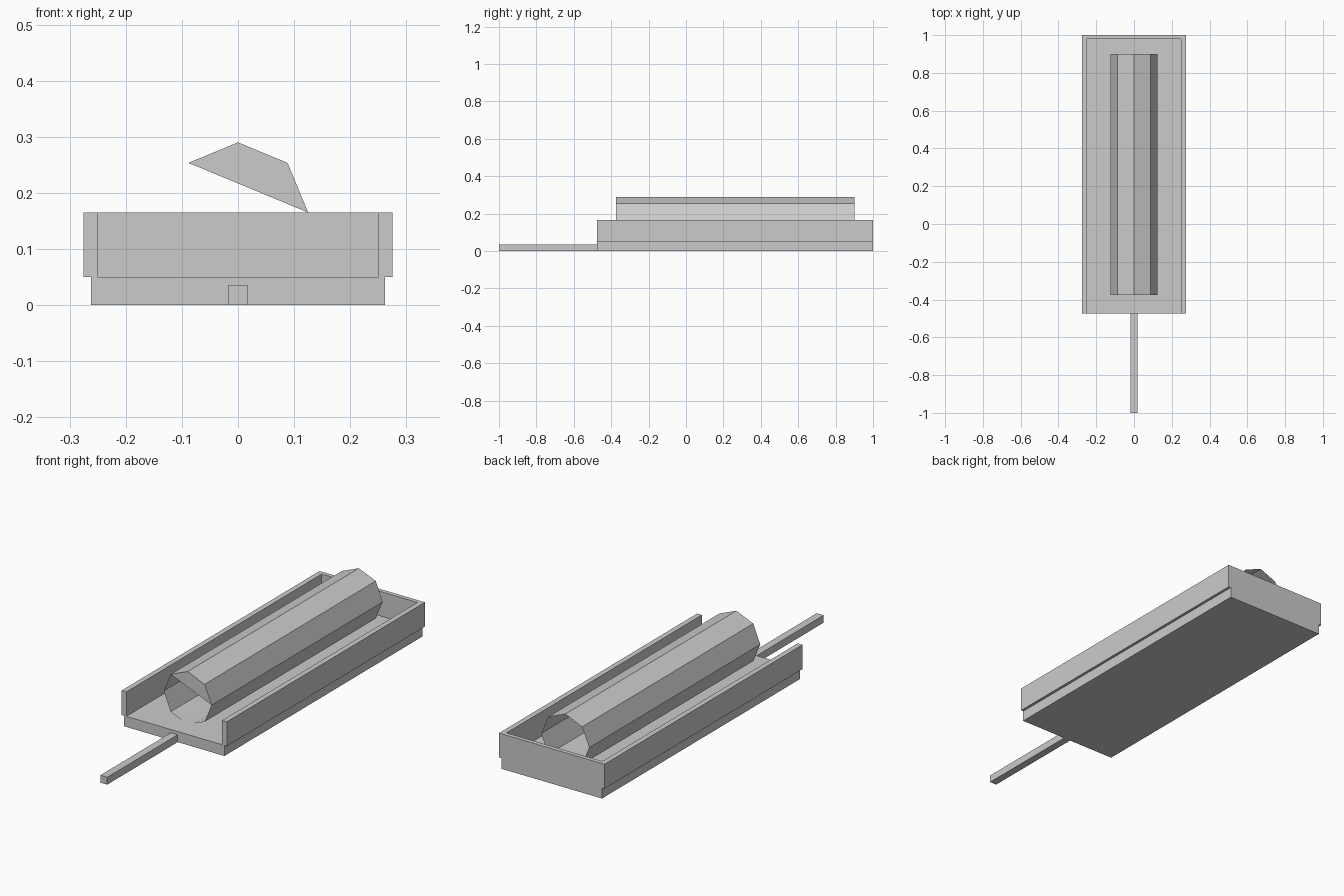
import bpy, bmesh, math

if "Cube" in bpy.data.objects:
    bpy.data.objects.remove(bpy.data.objects["Cube"])

grey = bpy.data.materials.new("light_grey")
grey.diffuse_color = (0.6, 0.6, 0.6, 1)
grey.use_nodes = True
grey.node_tree.nodes["Principled BSDF"].inputs["Base Color"].default_value = grey.diffuse_color


def finish(name, bm):
    mesh = bpy.data.meshes.new(name)
    bm.to_mesh(mesh)
    bm.free()
    mesh.materials.append(grey)
    obj = bpy.data.objects.new(name, mesh)
    bpy.context.collection.objects.link(obj)
    return obj


def prism(name, outline, z0, z1):
    """Extrude a flat xy outline from z0 up to z1."""
    bm = bmesh.new()
    face = bm.faces.new([bm.verts.new((x, y, z0)) for x, y in outline])
    top = bmesh.ops.extrude_face_region(bm, geom=[face])["geom"]
    bmesh.ops.translate(bm, vec=(0, 0, z1 - z0),
                        verts=[v for v in top if isinstance(v, bmesh.types.BMVert)])
    bmesh.ops.recalc_face_normals(bm, faces=bm.faces)
    return finish(name, bm)


def rect(half_width, y0, y1):
    return [(-half_width, y0), (half_width, y0), (half_width, y1), (-half_width, y1)]


FRONT, BACK, FLOOR, RIM = -0.475, 1.0, 0.05, 0.165

# Base slab, slightly narrower than the walls
prism("base", rect(0.262, FRONT, BACK), 0, FLOOR)

# U-shaped wall, open at the front
prism("tray_wall", [(-0.275, FRONT), (-0.25, FRONT), (-0.25, 0.98), (0.25, 0.98),
                    (0.25, FRONT), (0.275, FRONT), (0.275, BACK), (-0.275, BACK)], FLOOR, RIM)

# Thin square rod at the front
prism("handle", rect(0.018, -1.0, FRONT), 0, 0.035)

# Open eight-sided tube with a partial front cap
bm = bmesh.new()
rings = []
for y in (-0.375, 0.9):
    rings.append([bm.verts.new((0.125 * math.cos(i * math.pi / 4), y,
                                RIM + 0.125 * math.sin(i * math.pi / 4))) for i in range(8)])
front, back = rings
for i in range(8):
    j = (i + 1) % 8
    bm.faces.new((front[i], back[i], back[j], front[j]))
bm.faces.new(front[:4])
bm.normal_update()
for f in bm.faces:
    c = f.calc_center_median()
    if abs(f.normal.y) > 0.5:
        outward = f.normal.y < 0
    else:
        outward = f.normal.x * c.x + f.normal.z * (c.z - RIM) > 0
    if not outward:
        f.normal_flip()
finish("tube", bm)
